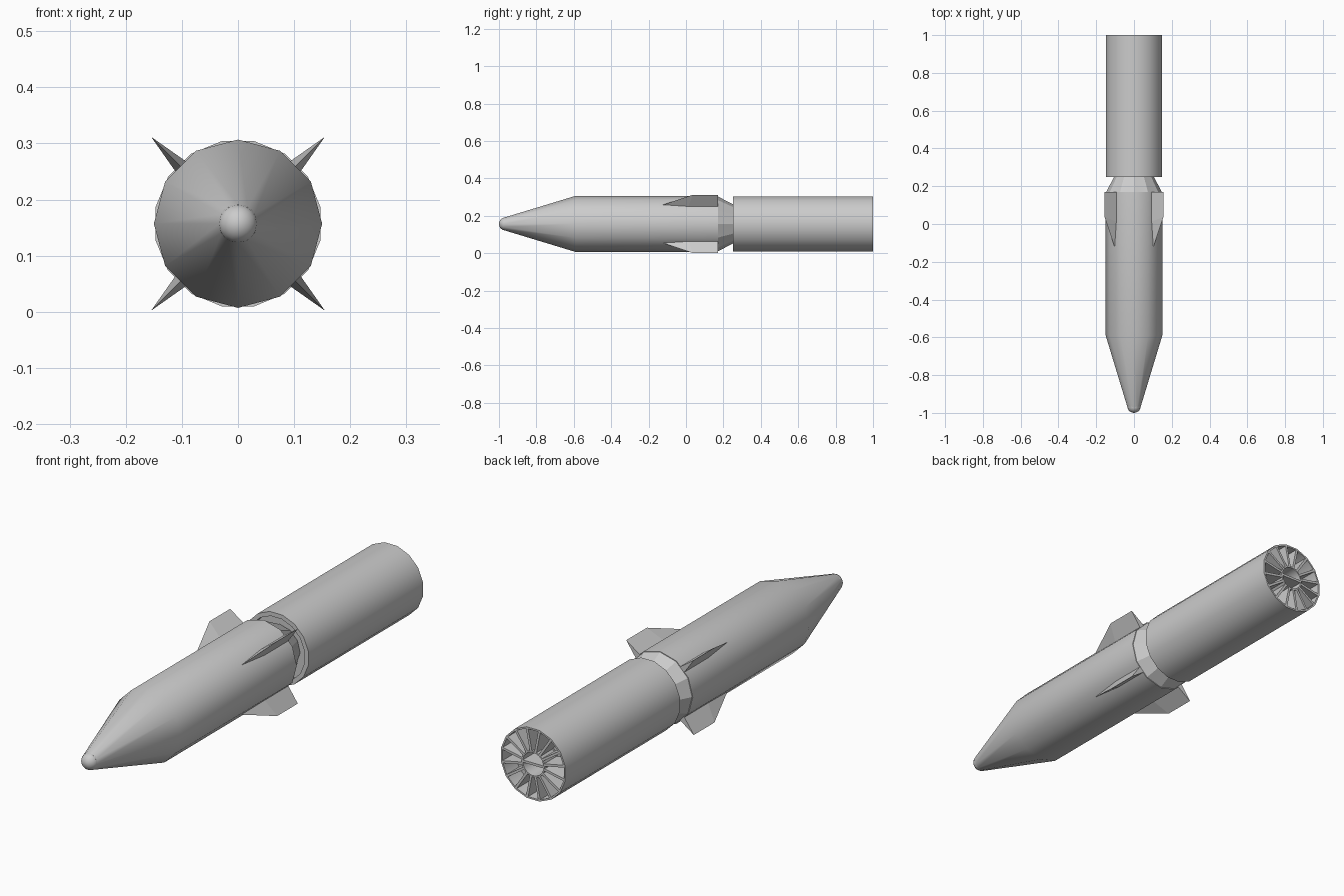
import bpy, bmesh, math
from mathutils import Matrix, Vector

if "Cube" in bpy.data.objects:
    bpy.data.objects.remove(bpy.data.objects["Cube"])

CZ = 0.157  # height of the long axis


def finish(name, bm, smooth=None):
    bmesh.ops.recalc_face_normals(bm, faces=bm.faces)
    me = bpy.data.meshes.new(name)
    bm.to_mesh(me)
    bm.free()
    ob = bpy.data.objects.new(name, me)
    ob.location.z = CZ
    bpy.context.collection.objects.link(ob)
    if smooth:
        bpy.ops.object.select_all(action='DESELECT')
        ob.select_set(True)
        bpy.context.view_layer.objects.active = ob
        bpy.ops.object.shade_smooth_by_angle(angle=math.radians(smooth))
    return ob


def lathe(name, profile, sides, offset=0.0, smooth=None, closed=False):
    """Revolve (y, radius) points about the y axis."""
    bm = bmesh.new()
    step = 2 * math.pi / sides
    rings = [[bm.verts.new((r * math.cos((i + offset) * step), y, r * math.sin((i + offset) * step)))
              for i in range(sides)] for y, r in profile]
    pairs = list(zip(rings, rings[1:]))
    if closed:
        pairs.append((rings[-1], rings[0]))
    for a, b in pairs:
        for i in range(sides):
            j = (i + 1) % sides
            bm.faces.new((a[i], a[j], b[j], b[i]))
    if not closed:
        bm.faces.new(rings[0])
        bm.faces.new(rings[-1])
    return finish(name, bm, smooth)


def box(bm, lo, hi, angle=0.0):
    """Box between two corners, turned about the y axis."""
    lo, hi = Vector(lo), Vector(hi)
    m = (Matrix.Rotation(angle, 4, 'Y') @ Matrix.Translation((lo + hi) / 2)
         @ Matrix.Diagonal((*(hi - lo), 1)))
    bmesh.ops.create_cube(bm, size=1, matrix=m)


# Twelve-sided front body with conical nose
lathe("front_body", [(-0.972, 0.034), (-0.59, 0.15), (0.17, 0.15)], 12, smooth=35)

# Rounded nose tip
bm = bmesh.new()
bmesh.ops.create_uvsphere(bm, u_segments=16, v_segments=10, radius=0.035,
                          matrix=Matrix.Translation((0, -0.965, 0)) @ Matrix.Rotation(math.pi / 2, 4, 'X'))
finish("nose_tip", bm, 60)

# Faceted tapered collar
lathe("collar", [(0.17, 0.147), (0.275, 0.092)], 12)

# Sixteen-sided rear tube, recessed at both ends
lathe("rear_tube", [(0.28, 0.05), (0.28, 0.132), (0.25, 0.132), (0.25, 0.15), (1.0, 0.15),
                    (1.0, 0.143), (0.92, 0.143), (0.92, 0.05)], 16, 0.5, 30, closed=True)

# Exhaust hub, radial vanes and cross bar
lathe("exhaust_hub", [(0.91, 0.054), (1.0, 0.054), (1.0, 0.048), (0.91, 0.048)], 16, 0.5, 30, closed=True)
bm = bmesh.new()
for k in range(16):
    box(bm, (0.052, 0.91, -0.005), (0.145, 1.0, 0.005), (k + 0.5) * math.pi / 8)
box(bm, (-0.05, 0.91, -0.005), (0.05, 1.0, 0.005))
finish("exhaust_vanes", bm)
lathe("exhaust_floor", [(0.905, 0.06), (0.922, 0.06)], 16, 0.5)

# Four wedge fins on the diagonals
bm = bmesh.new()
for k in range(4):
    turn = Matrix.Rotation(math.pi / 4 + k * math.pi / 2, 3, 'Y')
    pts = [(0.219, 0.17, 0), (0.13, 0.17, 0.0155), (0.13, 0.17, -0.0155),
           (0.219, 0.035, 0), (0.13, 0.01, 0.0155), (0.13, 0.01, -0.0155), (0.135, -0.145, 0)]
    v = [bm.verts.new(turn @ Vector(p)) for p in pts]
    for f in ((0, 1, 2), (0, 3, 4, 1), (0, 2, 5, 3), (1, 4, 5, 2), (3, 6, 4), (3, 5, 6), (4, 6, 5)):
        bm.faces.new([v[i] for i in f])
finish("fins", bm)
